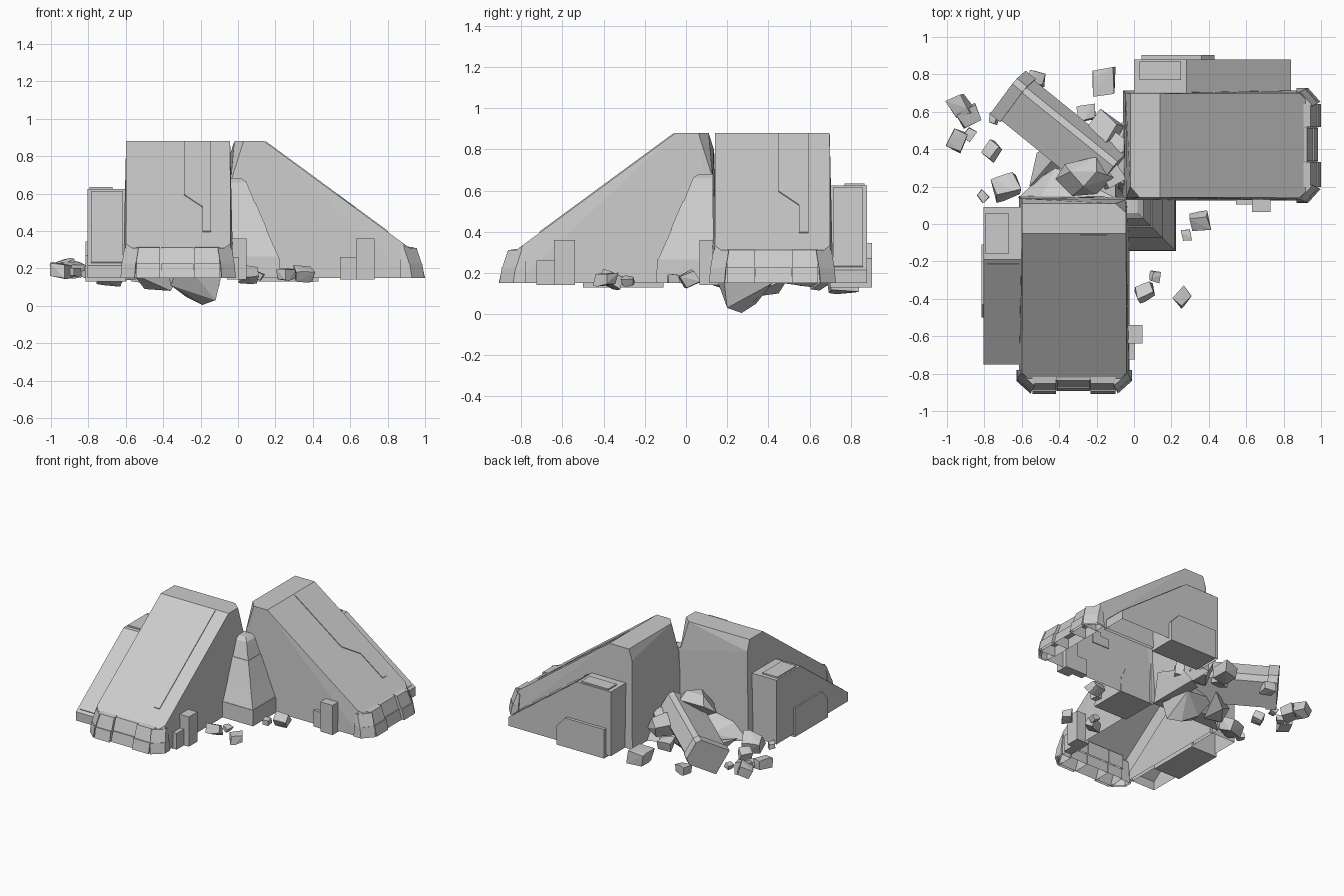
import bpy, bmesh, math, random
from mathutils import Vector, Matrix

if "Cube" in bpy.data.objects:
    bpy.data.objects.remove(bpy.data.objects["Cube"])

random.seed(7)
# The left wing is the right wing reflected across a diagonal
MIRROR = Matrix(((0, -1, 0, 0.10), (-1, 0, 0, 0.09), (0, 0, 1, 0), (0, 0, 0, 1)))
IDENT = Matrix.Identity(4)


def finish(name, bm, xf=IDENT, open_bottom=False):
    if open_bottom:
        bm.normal_update()
        low = [f for f in bm.faces if f.normal.z < -0.9]
        bmesh.ops.delete(bm, geom=low, context='FACES_ONLY')
    bmesh.ops.transform(bm, matrix=xf, verts=bm.verts)
    if xf.to_3x3().determinant() < 0:
        bmesh.ops.reverse_faces(bm, faces=bm.faces)
    me = bpy.data.meshes.new(name)
    bm.to_mesh(me)
    bm.free()
    ob = bpy.data.objects.new(name, me)
    bpy.context.collection.objects.link(ob)
    return ob


def hull(name, pts, xf=IDENT, open_bottom=False):
    bm = bmesh.new()
    for p in pts:
        bm.verts.new(p)
    bmesh.ops.convex_hull(bm, input=bm.verts)
    junk = [v for v in bm.verts if not v.link_faces]
    bmesh.ops.delete(bm, geom=junk, context='VERTS')
    bmesh.ops.dissolve_limit(bm, angle_limit=0.02, verts=bm.verts, edges=bm.edges)
    bmesh.ops.recalc_face_normals(bm, faces=bm.faces)
    return finish(name, bm, xf, open_bottom)


def box(name, u, v, z, xf=IDENT):
    return hull(name, [(a, b, c) for a in u for b in v for c in z], xf)


def prism(name, pts, offset, xf=IDENT, open_bottom=False):
    # plate: polygon pushed along an offset vector
    bm = bmesh.new()
    f = bm.faces.new([bm.verts.new(p) for p in pts])
    r = bmesh.ops.extrude_face_region(bm, geom=[f], use_keep_orig=True)
    vs = [g for g in r['geom'] if isinstance(g, bmesh.types.BMVert)]
    bmesh.ops.translate(bm, verts=vs, vec=offset)
    bmesh.ops.recalc_face_normals(bm, faces=bm.faces)
    return finish(name, bm, xf, open_bottom)


def rock(name, loc, r, flat=0.8):
    # chipped cube: random corners, some split to two points
    rot = Matrix.Rotation(random.uniform(0, 6.3), 3, 'Z') @ Matrix.Rotation(random.uniform(-.5, .5), 3, 'X')
    pts = []
    for sx in (-1, 1):
        for sy in (-1, 1):
            for sz in (-1, 1):
                p = Vector((sx, sy * .8, sz * flat)) * r * random.uniform(.55, .8)
                pts.append(Vector(loc) + rot @ p)
                if random.random() < .5:
                    q = p.copy()
                    q.x *= .45
                    q.z *= 1.15
                    pts.append(Vector(loc) + rot @ q)
    return hull(name, pts)


def slope_z(u):
    return .88 - (u - .14) * .734


def wing(tag, xf, step_u, step_v, plate_u, out, flip):
    # main hollow wedge with flared foot and one broken top corner
    pts = []
    for v, s in ((.125, 1), (.715, -1)):
        pts += [(-.06, v, .15), (.92, v, .15), (.98, v + s * .06, .15),
                (-.055, v + s * .015, .31), (.885, v + s * .015, slope_z(.885)),
                (.925, v + s * .055, slope_z(.925))]
    pts += [(.03, .142, .88), (.14, .142, .88), (.14, .698, .88), (-.02, .698, .88),
            (-.02, .20, .88), (-.04, .142, .66), (-.045, .698, .8)]
    hull(tag + "_ramp", pts, xf, open_bottom=True)
    # foot pads wrapped around the low end, in two tiers
    segs = [(.195, .335, .025), (.335, .515, .008), (.515, .645, .025)]
    for i, (a, b, e) in enumerate(segs):
        a, b = a + .003, b - .003
        hull(tag + "_foot_%d" % i,
             [(u, v, z) for v in (a, b) for u, z in
              ((.86, .15), (.975 + e, .15), (.958 + e, .225), (.86, .225))], xf, True)
        hull(tag + "_foot_cap_%d" % i,
             [(u, v, z) for v in (a, b) for u, z in
              ((.85, .225), (.95 + e, .225), (.918 + e, .312), (.85, .325))], xf, True)
    for i, (v, s) in enumerate(((.12, 1), (.72, -1))):
        for j, (z0, z1, d0, d1) in enumerate(((.15, .225, 0, .012), (.225, .31, .014, .042))):
            cp = []
            for z, d in ((z0, d0), (z1, d1)):
                w = v + s * d * .5 - s * .008
                cp += [(.87, w, z), (.93 - d, w, z), (.997 - d, w + s * .075, z), (.87, v + s * .08, z)]
            hull(tag + "_corner_foot_%d%d" % (i, j), cp, xf, True)
    # stepped panel on the slope
    outline = [(.145, .595), (.80, .595), (.80, .55), (.62, .55), (.53, .45), (.145, .45)]
    prism(tag + "_slope_panel", [(u, .84 - v if flip else v, slope_z(u) - .004) for u, v in outline],
          (.003, 0, .008), xf)
    # L-shaped panel on the inner wall
    lp = [(.34, .43), (.48, .43), (.48, .53), (.41, .53), (.41, .50), (.34, .50)]
    prism(tag + "_wall_panel", [(u, .143, z) for u, z in lp], (0, -.006, 0), xf)
    # hollow side buttress with cap, panel and low plinth
    prof = [(0, .15), (0, .625), (.28, .625), (.84, .215), (.84, .15)]
    prism(tag + "_buttress", [(u, .69, z) for u, z in prof], (0, .19 + out, 0), xf, True)
    box(tag + "_buttress_cap", (.03, .25), (.77, .868 + out), (.6, .635), xf)
    k = .41 / .56
    pan = [(.30, .715), (.82, .715), (.82, .86 + out), (.30, .86 + out)]
    prism(tag + "_buttress_panel", [(u, v, .621 - (u - .28) * k) for u, v in pan], (.003, 0, .008), xf)
    pl = [(plate_u, .13), (plate_u + .39, .13), (plate_u + .39, .27), (plate_u + .32, .345), (plate_u, .345)]
    prism(tag + "_buttress_plinth", [(u, .70, z) for u, z in pl], (0, .203 + out * .5, 0), xf)
    # small steps on the inner side
    box(tag + "_step_tall", (.63, .73), (step_v, .16), (.14, .36), xf)
    box(tag + "_step_low", (step_u, step_u + .09), (step_v + .04, .16), (.14, .26), xf)


wing("right_wing", IDENT, .545, .065, .04, 0, False)
wing("left_wing", MIRROR, .725, .055, .20, .025, True)

# tapered corner pillar between the wings: stacked sections sharing one corner
levels = [(.15, .275), (.265, .27), (.41, .205), (.55, .145), (.66, .10), (.68, .07)]
for i, ((z0, s0), (z1, s1)) in enumerate(zip(levels, levels[1:])):
    g = .004 * (i % 2)
    hull("corner_pillar_%d" % i,
         [(-.05 + a * (s - g), .13 - b * (s - g), z) for z, s in ((z0, s0), (z1, s1))
          for a in (0, 1) for b in (0, 1)])

# fallen column behind the corner, rolled onto one side
sec = [(-.11, -.09), (-.11, .09), (.10, .09), (.125, .06), (.125, -.06), (.09, -.09)]
col = (Matrix.Translation((-.41, .49, .285)) @ Matrix.Rotation(math.radians(-39), 4, 'Z')
       @ Matrix.Rotation(math.radians(-5), 4, 'Y') @ Matrix.Rotation(math.radians(28), 4, 'X'))
hull("fallen_column", [(x, y, z) for x in (-.33, .36) for y, z in sec], col)
hull("fallen_column_collar", [(x, y * 1.08, z * 1.08) for x in (-.34, -.27) for y, z in sec], col)

# large boulders and slabs heaped in the corner
hull("buried_boulder", [(-.19, .27, .005), (-.12, .2, .03), (-.08, .18, .2), (-.36, .2, .11), (-.38, .38, .2),
                        (-.12, .42, .15), (-.28, .34, .05), (-.3, .12, .25), (-.1, .36, .3)])
hull("top_boulder", [(-.42, .24, .34), (-.37, .32, .4), (-.2, .36, .42), (-.11, .25, .38), (-.2, .16, .36),
                     (-.33, .15, .36), (-.34, .28, .46), (-.2, .28, .46), (-.27, .2, .46), (-.27, .25, .26)])
hull("left_slab", [(-.62, .14, .15), (-.05, .14, .15), (-.5, .25, .15), (-.1, .27, .15),
                   (-.42, .3, .2), (-.5, .14, .26), (-.1, .14, .34)])
hull("right_slab", [(-.05, .15, .15), (-.05, .55, .15), (-.17, .3, .17), (-.14, .5, .15),
                    (-.04, .2, .36), (-.05, .45, .28)])
hull("sunken_rubble", [(-.56, .2, .17), (-.5, .32, .09), (-.4, .45, .1), (-.36, .3, .08),
                       (-.3, .5, .18), (-.52, .38, .18)])

# scattered rubble: x, y, z, radius
rubble = [(-.93, .63, .2, .085), (-.88, .57, .19, .08), (-.945, .45, .19, .075), (-.88, .48, .18, .045),
          (-.76, .39, .19, .07), (-.69, .2, .17, .1), (-.81, .15, .17, .04), (-.75, .56, .16, .04),
          (-.52, .78, .16, .065), (-.16, .76, .15, .1), (-.25, .59, .2, .065), (-.16, .5, .27, .11),
          (-.1, .4, .28, .1), (-.13, .27, .33, .1), (.35, .015, .17, .075), (.28, -.06, .17, .04),
          (.06, -.36, .17, .07), (.11, -.28, .16, .04), (.26, -.39, .17, .065)]
for i, (x, y, z, r) in enumerate(rubble):
    rock("rubble_%02d" % i, (x, y, z), r, .65)
